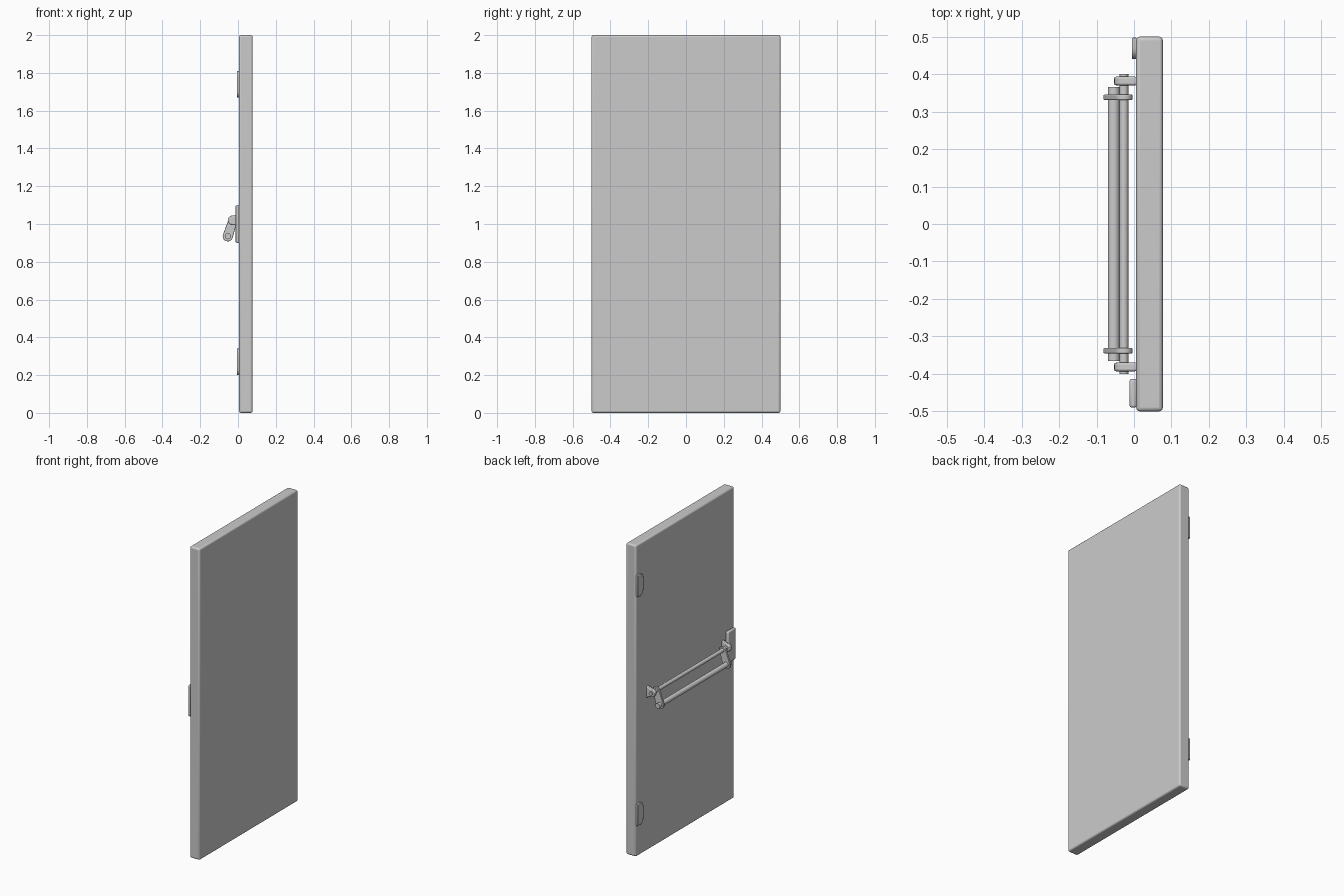
import bpy, bmesh, math
from mathutils import Vector

cube = bpy.data.objects.get("Cube")
if cube:
    bpy.data.objects.remove(cube, do_unlink=True)

# One grey for the whole door
GREY = (0.6, 0.6, 0.6, 1.0)
mat = bpy.data.materials.new("light_grey")
mat.use_nodes = True
mat.diffuse_color = GREY
mat.node_tree.nodes["Principled BSDF"].inputs["Base Color"].default_value = GREY

DOOR_FACE = 0.006
PIVOT = Vector((-0.027, 1.02))   # x, z of the upper rod
GRIP = Vector((-0.054, 0.935))   # x, z of the push bar


def finish(name, bm, bevel=0.0, segments=2, angle=40):
    bmesh.ops.recalc_face_normals(bm, faces=bm.faces)
    mesh = bpy.data.meshes.new(name)
    bm.to_mesh(mesh)
    bm.free()
    mesh.materials.append(mat)
    obj = bpy.data.objects.new(name, mesh)
    bpy.context.collection.objects.link(obj)
    if bevel:
        mod = obj.modifiers.new("rounded_edges", 'BEVEL')
        mod.width = bevel
        mod.segments = segments
        mod.limit_method = 'ANGLE'
        mod.angle_limit = math.radians(50)
    bpy.ops.object.select_all(action='DESELECT')
    obj.select_set(True)
    bpy.context.view_layer.objects.active = obj
    bpy.ops.object.shade_smooth_by_angle(angle=math.radians(angle))
    return obj


def prism(name, outline, direction, **kw):
    """Extrude a flat outline of 3D points along a direction."""
    bm = bmesh.new()
    face = bm.faces.new([bm.verts.new(p) for p in outline])
    out = bmesh.ops.extrude_face_region(bm, geom=[face])
    moved = [v for v in out["geom"] if isinstance(v, bmesh.types.BMVert)]
    bmesh.ops.translate(bm, verts=moved, vec=direction)
    return finish(name, bm, **kw)


def box(name, low, high, **kw):
    (x0, y0, z0), (x1, y1, z1) = low, high
    base = [(x0, y0, z0), (x1, y0, z0), (x1, y1, z0), (x0, y1, z0)]
    return prism(name, base, (0, 0, z1 - z0), **kw)


def arc(centre, radius, start, end, steps=12):
    for i in range(steps + 1):
        a = math.radians(start + (end - start) * i / steps)
        yield centre[0] + radius * math.cos(a), centre[1] + radius * math.sin(a)


def rod(name, centre, radius, half):
    ring = list(arc(centre, radius, 0, 345, 23))
    return prism(name, [(x, -half, z) for x, z in ring], (0, 2 * half, 0))


# Door leaf
box("door_panel", (DOOR_FACE, -0.5, 0), (0.077, 0.5, 2), bevel=0.01, segments=3)

# Hinge plates, rounded on the side away from the door edge
for name, z in (("lower_hinge", 0.2), ("upper_hinge", 1.67)):
    r = 0.03
    side = list(arc((0.47, z + 0.14 - r), r, 90, 180, 6))
    side += list(arc((0.47, z + r), r, 180, 270, 6))
    outline = [(0.497, z), (0.497, z + 0.14)] + side
    prism(name, [(DOOR_FACE + 0.002, y, h) for y, h in outline],
          (-0.014, 0, 0), bevel=0.003)

# Latch housing by the opening edge
box("latch_box", (-0.012, -0.49, 0.9), (DOOR_FACE + 0.002, -0.413, 1.1), bevel=0.006)

# Pivot rod and push bar
rod("pivot_rod", PIVOT, 0.012, 0.4)
rod("push_bar", GRIP, 0.016, 0.365)

# Arms joining the rods, and wall brackets carrying the pivot rod
slope = math.degrees(math.atan2(*reversed(PIVOT - GRIP)))
arm = list(arc(PIVOT, 0.023, slope + 90, slope - 90))
arm += list(arc(GRIP, 0.027, slope - 90, slope - 270))
bracket = [(DOOR_FACE + 0.002, 0.982), (DOOR_FACE + 0.002, 1.058)]
bracket += list(arc(PIVOT, 0.026, 75, 285))
for side, sign in (("left", 1), ("right", -1)):
    prism(side + "_arm", [(x, sign * 0.331, z) for x, z in arm],
          (0, sign * 0.014, 0), bevel=0.002)
    prism(side + "_bracket", [(x, sign * 0.37, z) for x, z in bracket],
          (0, sign * 0.023, 0), bevel=0.005)
